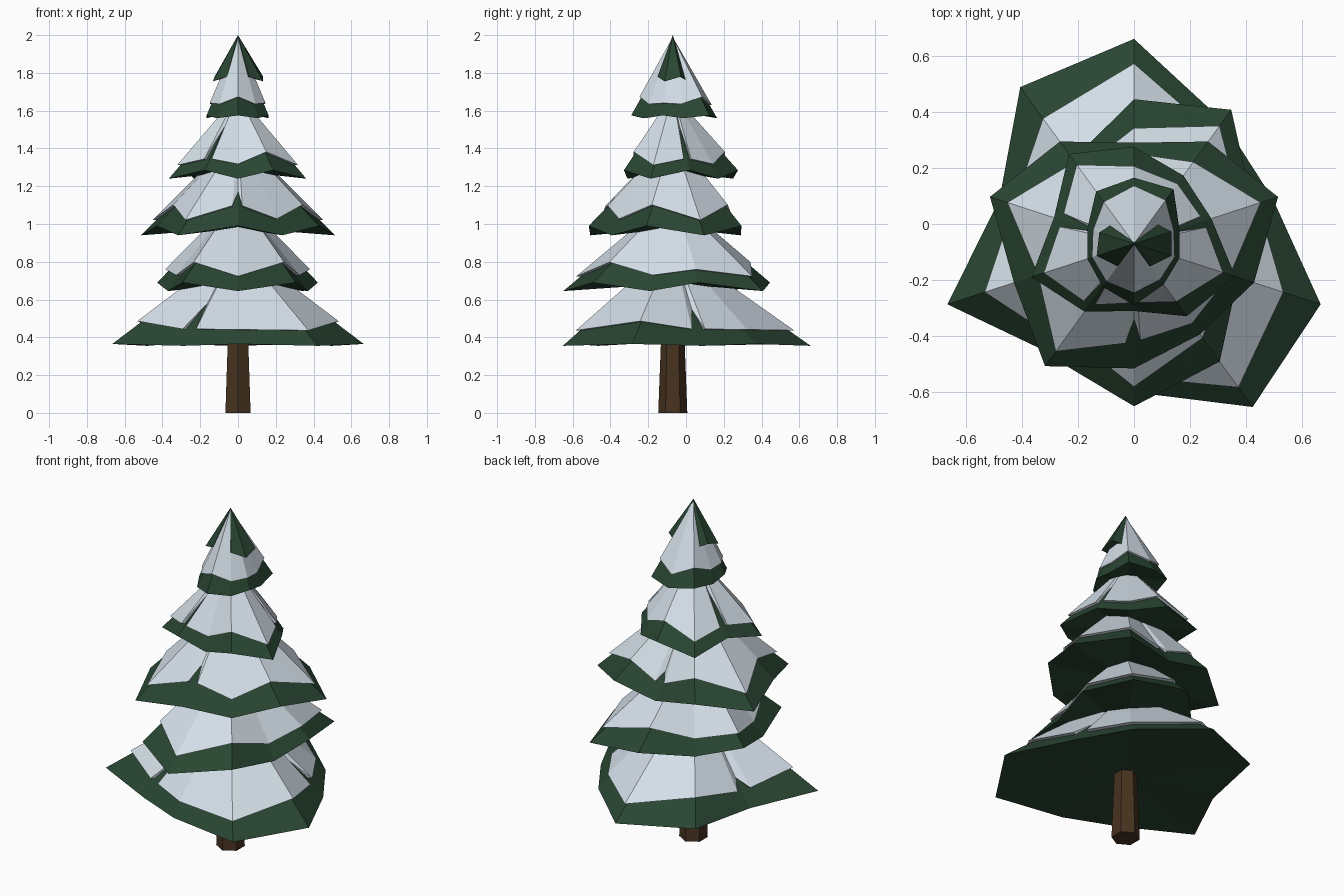
import bpy, bmesh, math
from mathutils import Vector

if "Cube" in bpy.data.objects:
    bpy.data.objects.remove(bpy.data.objects["Cube"])

AXIS_Y = -0.07          # the tree axis sits slightly forward of the centre
N = 10                  # points round each branch tier


def material(name, rgb):
    m = bpy.data.materials.new(name)
    m.diffuse_color = (*rgb, 1)
    m.use_nodes = True
    m.node_tree.nodes["Principled BSDF"].inputs["Base Color"].default_value = m.diffuse_color
    return m


GREEN = material("needle green", (0.022, 0.060, 0.032))
SNOW = material("snow white", (0.66, 0.74, 0.81))
BROWN = material("bark brown", (0.064, 0.033, 0.014))


def cone(name, ring, apex_z, base_z, mat):
    """Closed irregular cone over a ring of points."""
    bm = bmesh.new()
    vs = [bm.verts.new(p) for p in ring]
    top = bm.verts.new((0, AXIS_Y, apex_z))
    base = bm.verts.new((0, AXIS_Y, base_z))
    for a, b in zip(vs, vs[1:] + vs[:1]):
        bm.faces.new((a, b, top))
        bm.faces.new((b, a, base))
    me = bpy.data.meshes.new(name)
    bm.to_mesh(me)
    bm.free()
    me.materials.append(mat)
    bpy.context.collection.objects.link(bpy.data.objects.new(name, me))


# Trunk: tapered hexagon
bpy.ops.mesh.primitive_cone_add(vertices=6, radius1=0.077, radius2=0.058, depth=0.5,
                                location=(0, AXIS_Y, 0.25))
trunk = bpy.context.object
trunk.name = "trunk"
trunk.data.materials.append(BROWN)

# Tiers: (apex z, rim z of even points, rim z of odd points,
#         radii from the back anticlockwise, slits in the snow: point -> depth)
TIERS = [
    (0.87, 0.355, 0.365, [.73, .69, .505, .70, .49, .53, .72, .70, .52, .54],
     {2: .74, 4: .56, 8: .62}),
    (1.13, 0.69, 0.645, [.515, .37, .45, .39, .50, .58, .52, .39, .445, .59], {}),
    (1.45, 0.94, 0.99, [.36, .45, .54, .45, .54, .445, .40, .45, .54, .45],
     {0: .72, 5: .6}),
    (1.67, 1.285, 1.24, [.345, .395, .30, .385, .30, .24, .32, .38, .29, .30],
     {2: .45, 4: .4, 8: .4}),
    (1.97, 1.56, 1.575, [.235, .23, .175, .175, .19, .22, .18, .17, .17, .24], {}),
    (2.00, 1.78, 1.755, [.04, .10, .13, .14, .10, .04, .10, .14, .14, .10], None),
]

for i, (apex_z, z_even, z_odd, radii, slits) in enumerate(TIERS, 1):
    # Green branches
    rim = []
    for k, r in enumerate(radii):
        a = math.pi / 2 + k * math.tau / N
        rim.append(Vector((r * math.cos(a), AXIS_Y + r * math.sin(a),
                           z_odd if k % 2 else z_even)))
    low = min(z_even, z_odd)
    cone(f"branch_tier_{i}", rim, apex_z, low + 0.04, GREEN)
    if slits is None:
        continue

    # Snow cap just above the branches, wider on drooping points, cut by narrow slits
    apex = Vector((0, AXIS_Y, apex_z))
    mean = sum(radii) / N
    cap = []
    for k, p in enumerate(rim):
        droops = (k % 2 == 0) == (z_even < z_odd)
        short = radii[k] < 0.96 * mean
        f = 0.88 if droops else (0.90 if short else 0.80)
        up = Vector((0, 0, 0.026 if short else 0.02))
        if k in slits:
            before = apex.lerp(p.lerp(rim[k - 1], 0.12), f) + up
            after = apex.lerp(p.lerp(rim[(k + 1) % N], 0.12), f) + up
            cap += [before, apex.lerp(p, slits[k]), after]
        else:
            cap.append(apex.lerp(p, f) + up)
    cone(f"snow_cap_{i}", cap, apex_z + 0.02, low + 0.06, SNOW)
